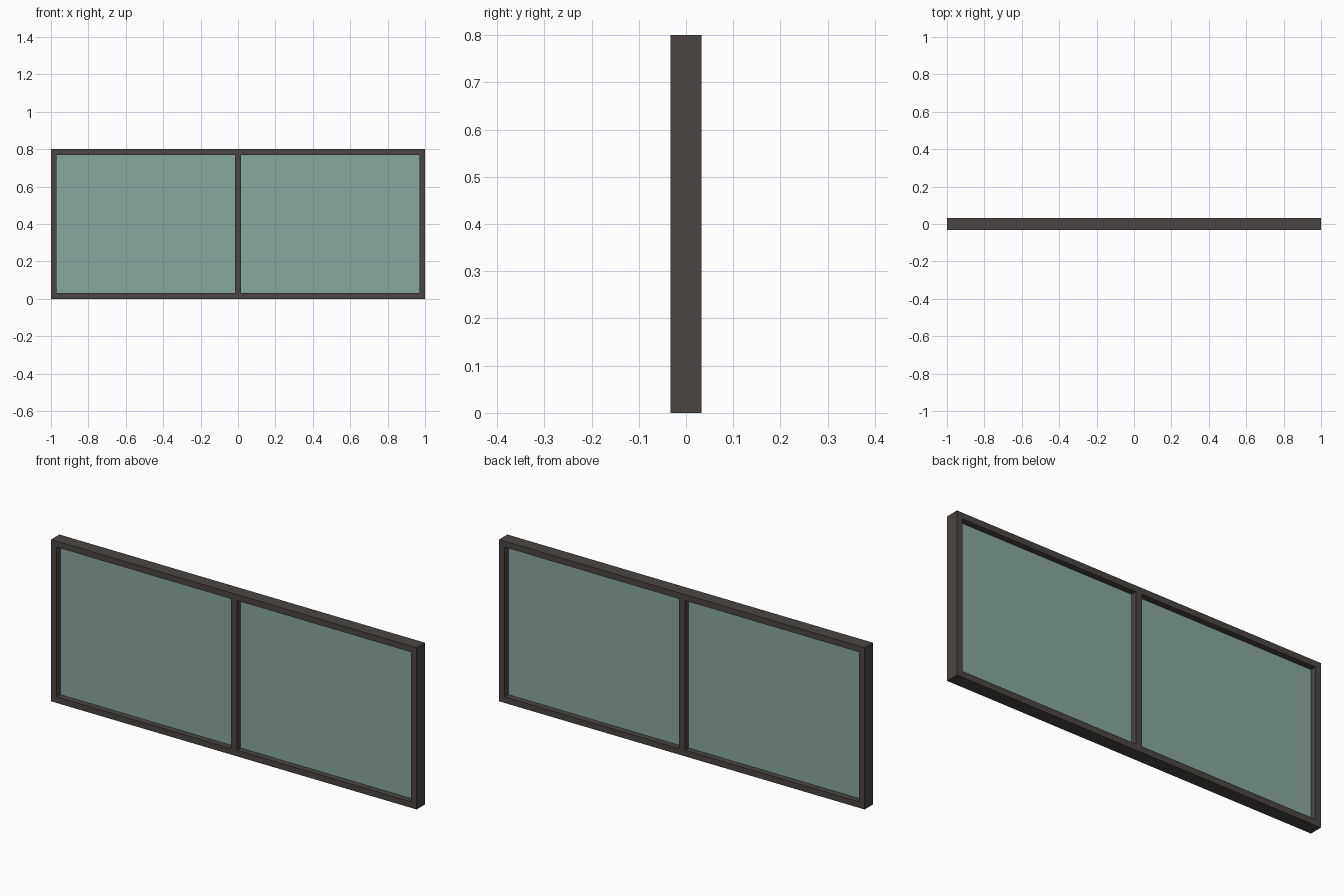
import bpy, bmesh

if "Cube" in bpy.data.objects:
    bpy.data.objects.remove(bpy.data.objects["Cube"])

W, H, D, T = 1.0, 0.8, 0.0325, 0.03   # half width, height, half depth, bar thickness
M = 0.016                             # half width of the mullion
G = 0.003                             # half thickness of the glass


def material(name, color):
    m = bpy.data.materials.new(name)
    m.diffuse_color = color
    m.use_nodes = True
    m.node_tree.nodes["Principled BSDF"].inputs["Base Color"].default_value = m.diffuse_color
    return m


def finish(bm, name, mat):
    bmesh.ops.recalc_face_normals(bm, faces=bm.faces)
    mesh = bpy.data.meshes.new(name)
    bm.to_mesh(mesh)
    bm.free()
    mesh.materials.append(mat)
    obj = bpy.data.objects.new(name, mesh)
    bpy.context.collection.objects.link(obj)
    return obj


def box(name, x0, x1, half_y, z0, z1, mat):
    bm = bmesh.new()
    bmesh.ops.create_cube(bm, size=1)
    for v in bm.verts:
        v.co = (x0 if v.co.x < 0 else x1,
                half_y if v.co.y > 0 else -half_y,
                z0 if v.co.z < 0 else z1)
    return finish(bm, name, mat)


frame_mat = material("dark_frame", (0.07, 0.06, 0.055, 1))
glass_mat = material("green_glass", (0.25, 0.39, 0.35, 0.6))

# outer frame: rectangular profile swept around a mitred loop
bm = bmesh.new()
rings = []
for inset, y in ((0, -D), (T, -D), (T, D), (0, D)):
    x, lo, hi = W - inset, inset, H - inset
    rings.append([bm.verts.new(c) for c in
                  ((-x, y, lo), (x, y, lo), (x, y, hi), (-x, y, hi))])
for i in range(4):
    a, b = rings[i], rings[(i + 1) % 4]
    for j in range(4):
        k = (j + 1) % 4
        bm.faces.new((a[j], a[k], b[k], b[j]))
finish(bm, "outer_frame", frame_mat)

# central mullion
box("mullion", -M, M, D, T, H - T, frame_mat)

# glass panes, centred in the frame depth
box("glass_left", -W + T, -M, G, T, H - T, glass_mat)
box("glass_right", M, W - T, G, T, H - T, glass_mat)
